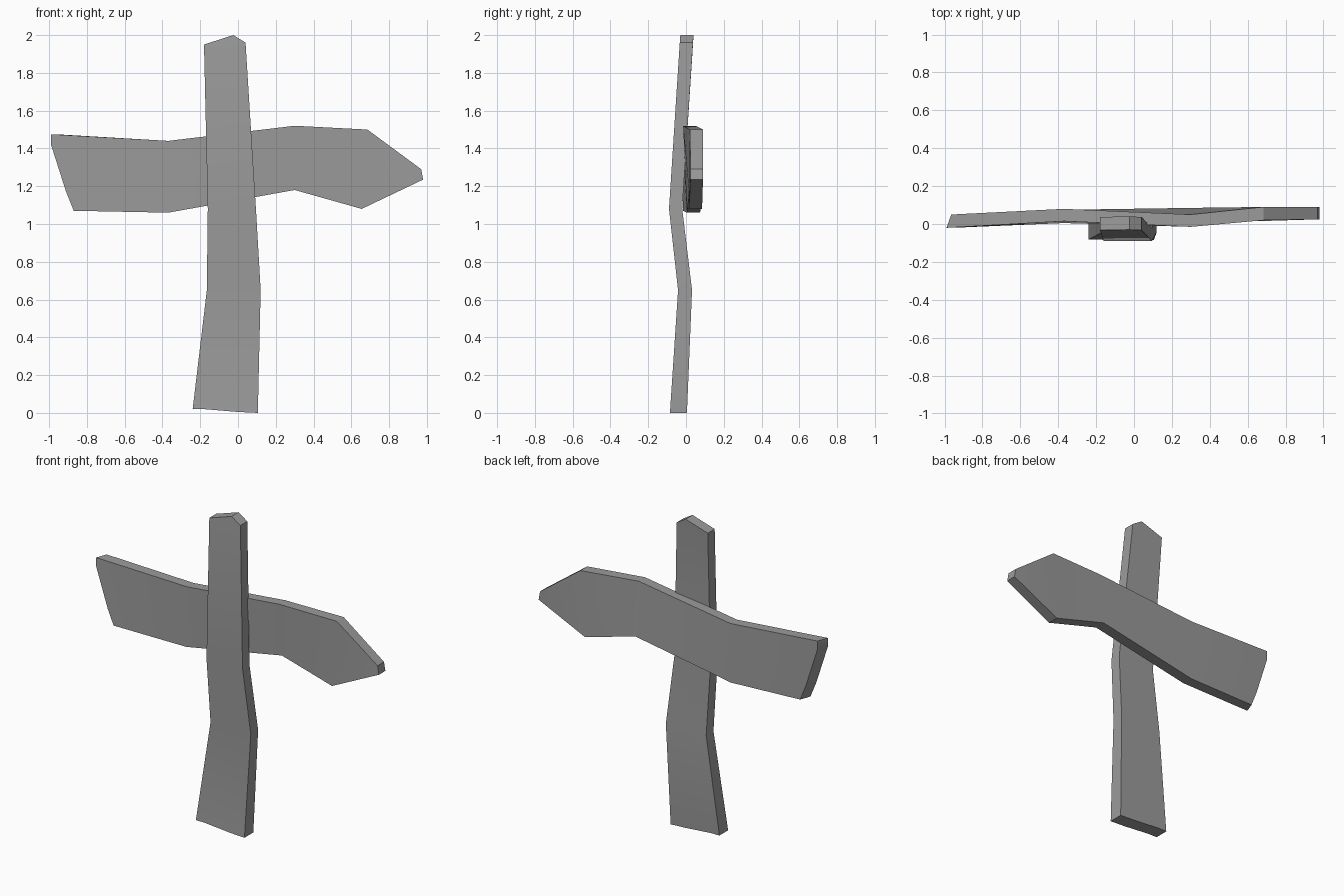
import bpy
import bmesh

cube = bpy.data.objects.get("Cube")
if cube:
    bpy.data.objects.remove(cube, do_unlink=True)

grey = bpy.data.materials.new("weathered grey")
grey.use_nodes = True
colour = (0.33, 0.33, 0.33, 1)
grey.diffuse_color = colour
grey.node_tree.nodes["Principled BSDF"].inputs["Base Color"].default_value = colour


def plank(name, outline, cuts, slant):
    """Outline points are (x, z, front y, back y); cuts are index pairs where the plank bends."""
    bm = bmesh.new()
    front = [bm.verts.new((x, y, z)) for x, z, y, _ in outline]
    back = [bm.verts.new((x + slant(x), y, z)) for x, z, _, y in outline]
    for side in (front, back):
        first, last = cuts[0], cuts[-1]
        bm.faces.new(side[first[1]:] + side[:first[0] + 1])
        for (a, d), (b, c) in zip(cuts, cuts[1:]):
            bm.faces.new(side[a:b + 1] + side[c:d + 1])
        bm.faces.new(side[last[0]:last[1] + 1])
    for i in range(len(outline)):
        bm.faces.new((front[i - 1], front[i], back[i], back[i - 1]))
    bmesh.ops.recalc_face_normals(bm, faces=bm.faces)
    mesh = bpy.data.meshes.new(name)
    bm.to_mesh(mesh)
    bm.free()
    mesh.materials.append(grey)
    obj = bpy.data.objects.new(name, mesh)
    bpy.context.collection.objects.link(obj)
    bpy.ops.object.select_all(action="DESELECT")
    obj.select_set(True)
    bpy.context.view_layer.objects.active = obj
    bpy.ops.object.shade_smooth_by_angle()


# Crooked upright post, anticlockwise from the lower left corner
plank("post", [
    (-0.24, 0.02, -0.083, 0.005), (-0.18, 0.02, -0.083, 0.005),
    (0, 0.005, -0.085, 0.005), (0.105, 0, -0.085, 0.005),
    (0.12, 0.65, -0.042, 0.032), (0.095, 1.08, -0.09, -0.02),
    (0.04, 1.96, -0.033, 0.037), (-0.025, 2, -0.03, 0.04),
    (-0.18, 1.95, -0.033, 0.037), (-0.16, 1.08, -0.09, -0.02),
    (-0.165, 0.65, -0.042, 0.032),
], [(4, 10), (5, 9)], lambda x: 0)

# Bent arrow board behind the post, pointing to +x
plank("arrow_board", [
    (-0.99, 1.475, -0.02, 0.05), (-0.99, 1.42, -0.02, 0.05),
    (-0.91, 1.17, -0.018, 0.052), (-0.87, 1.07, -0.015, 0.053),
    (-0.37, 1.06, 0.005, 0.075), (0.3, 1.18, 0.015, 0.085),
    (0.655, 1.08, 0.015, 0.085), (0.98, 1.235, 0.025, 0.09),
    (0.97, 1.29, 0.025, 0.09), (0.685, 1.5, 0.02, 0.09),
    (0.3, 1.52, -0.015, 0.05), (-0.37, 1.44, 0.015, 0.08),
], [(4, 11), (5, 10), (6, 9)], lambda x: 0.025 if x < -0.8 else 0)
